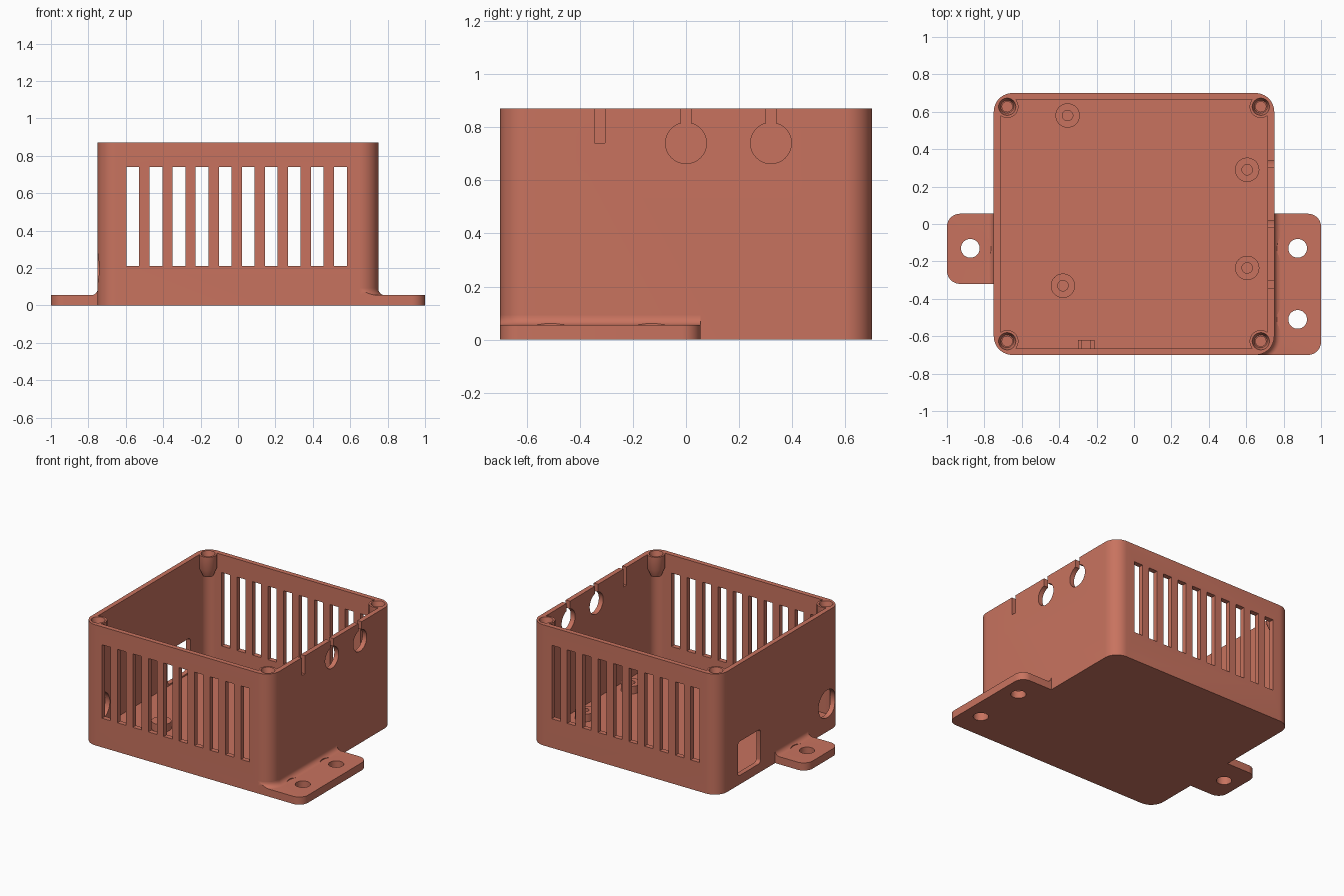
import bpy, bmesh, math
from mathutils import Matrix, Vector

if "Cube" in bpy.data.objects:
    bpy.data.objects.remove(bpy.data.objects["Cube"])

plastic = bpy.data.materials.new("terracotta plastic")
plastic.diffuse_color = (0.578, 0.171, 0.114, 1)
plastic.use_nodes = True
plastic.node_tree.nodes["Principled BSDF"].inputs["Base Color"].default_value = plastic.diffuse_color

HX, HY, H = 0.75, 0.70, 0.87      # case half sizes and height
WALL, FLOOR, R = 0.035, 0.055, 0.10


def finish(name, bm):
    bmesh.ops.recalc_face_normals(bm, faces=bm.faces)
    me = bpy.data.meshes.new(name)
    bm.to_mesh(me)
    bm.free()
    ob = bpy.data.objects.new(name, me)
    me.materials.append(plastic)
    bpy.context.collection.objects.link(ob)
    return ob


def rounded(x0, x1, y0, y1, radii, n=12):
    """Outline with corner radii in the order right-back, left-back, left-front, right-front."""
    pts = []
    for i, (cx, cy, sx, sy) in enumerate([(x1, y1, 1, 1), (x0, y1, -1, 1), (x0, y0, -1, -1), (x1, y0, 1, -1)]):
        r = radii[i]
        if r == 0:
            pts.append((cx, cy))
            continue
        for k in range(n + 1):
            a = math.pi / 2 * (i + k / n)
            pts.append((cx - sx * r + r * math.cos(a), cy - sy * r + r * math.sin(a)))
    return pts


def prism(name, pts, z0, z1, matrix=None):
    bm = bmesh.new()
    face = bm.faces.new([bm.verts.new((x, y, z0)) for x, y in pts])
    ext = bmesh.ops.extrude_face_region(bm, geom=[face])
    bmesh.ops.translate(bm, vec=(0, 0, z1 - z0), verts=[v for v in ext["geom"] if isinstance(v, bmesh.types.BMVert)])
    if matrix:
        bm.transform(matrix)
    return finish(name, bm)


def block(name, x0, x1, y0, y1, z0, z1):
    return prism(name, [(x0, y0), (x1, y0), (x1, y1), (x0, y1)], z0, z1)


def lathe(name, profile, at, n=40):
    """Closed solid from (radius, z) points turned about a vertical axis."""
    bm = bmesh.new()
    rings = []
    for r, z in profile:
        rings.append([bm.verts.new((at[0] + r * math.cos(2 * math.pi * k / n),
                                    at[1] + r * math.sin(2 * math.pi * k / n), z)) for k in range(n)])
    for a, b in zip(rings, rings[1:]):
        for k in range(n):
            bm.faces.new((a[k], a[(k + 1) % n], b[(k + 1) % n], b[k]))
    bm.faces.new(rings[0])
    bm.faces.new(rings[-1])
    return finish(name, bm)


def combine(ob, tool, op="DIFFERENCE"):
    mod = ob.modifiers.new("join", "BOOLEAN")
    mod.operation, mod.object, mod.solver = op, tool, "EXACT"
    bpy.context.view_layer.objects.active = ob
    bpy.ops.object.modifier_apply(modifier=mod.name)
    bpy.data.objects.remove(tool)


def smooth(ob):
    bpy.ops.object.select_all(action="DESELECT")
    ob.select_set(True)
    bpy.context.view_layer.objects.active = ob
    bpy.ops.object.shade_smooth_by_angle(angle=math.radians(30))


# local (x, y, z) -> world (z, x, y), for holes through the side walls
SIDE = Matrix(((0, 0, 1, 0), (1, 0, 0, 0), (0, 1, 0, 0), (0, 0, 0, 1)))


def circle(cx, cy, r, n=48):
    return [(cx + r * math.cos(2 * math.pi * k / n), cy + r * math.sin(2 * math.pi * k / n)) for k in range(n)]


# Open case
case = prism("case", rounded(-HX, HX, -HY, HY, [R] * 4), 0, H)
ri = R - WALL
combine(case, prism("cavity", rounded(-HX + WALL, HX - WALL, -HY + WALL, HY - WALL, [ri] * 4), FLOOR, H + 0.1))

# Screw bosses in the top corners
for sx in (-1, 1):
    for sy in (-1, 1):
        at = (sx * 0.678, sy * 0.627)
        combine(case, lathe("boss", [(0.035, 0.715), (0.06, 0.775), (0.06, H)], at), "UNION")
        combine(case, lathe("bore", [(0.027, 0.75), (0.027, 0.825), (0.034, 0.825), (0.046, H), (0.046, H + 0.05)], at))

# Vent slots through front and back walls
for i in range(10):
    x = -0.596 + 0.1233 * i
    combine(case, block("vent", x, x + 0.068, -0.8, 0.8, 0.21, 0.74))

# Cable keyholes in the right wall
for y in (-0.325, 0, 0.32):
    combine(case, prism("cable_hole", circle(y, 0.74, 0.077), 0.6, 0.8, SIDE))
    combine(case, block("cable_slit", 0.7, 0.8, y - 0.019, y + 0.019, 0.74, 0.95))

# Square and round ports in the left wall
combine(case, prism("square_port", rounded(0.22, 0.48, 0.065, 0.31, [0.025] * 4, 6), -0.8, -0.7, SIDE))
combine(case, prism("round_port", circle(-0.54, 0.20, 0.10), -0.8, -0.7, SIDE))
smooth(case)

# Board standoffs on the floor
for i, at in enumerate([(-0.355, 0.58), (0.605, 0.29), (0.605, -0.235), (-0.38, -0.33)]):
    post = lathe(f"standoff_{i + 1}", [(0.065, FLOOR - 0.01), (0.065, 0.11)], at)
    combine(post, lathe("pilot", [(0.028, FLOOR), (0.028, 0.2)], at))
    smooth(post)

# Small clip block inside the front wall
clip = block("clip", -0.30, -0.21, -0.67, -0.62, FLOOR - 0.01, 0.15)
combine(clip, block("clip_notch", -0.278, -0.232, -0.7, -0.6, 0.11, 0.2))


def fillet(side, y0, y1, wrap):
    """Concave strip between the wall and the tab, optionally around the front corner."""
    f, n = 0.035, 8
    section = [(-0.01, FLOOR - 0.01), (-0.01, FLOOR + f)]
    section += [(f - f * math.cos(a), FLOOR + f - f * math.sin(a)) for a in (math.pi / 2 * k / n for k in range(n + 1))]
    section.append((f, FLOOR - 0.01))
    if wrap:
        path = [((HX, y1), (1, 0))]
        for k in range(13):
            a = -math.pi / 2 * k / 12
            path.append(((HX - R + R * math.cos(a), -HY + R + R * math.sin(a)), (math.cos(a), math.sin(a))))
    else:
        path = [((HX, y1), (1, 0)), ((HX, y0), (1, 0))]
    bm = bmesh.new()
    rings = [[bm.verts.new((side * (p[0] + d * nrm[0]), p[1] + d * nrm[1], z)) for d, z in section]
             for p, nrm in path]
    m = len(section)
    for a, b in zip(rings, rings[1:]):
        for k in range(m):
            bm.faces.new((a[k], a[(k + 1) % m], b[(k + 1) % m], b[k]))
    bm.faces.new(rings[0])
    bm.faces.new(rings[-1])
    bmesh.ops.remove_doubles(bm, verts=bm.verts, dist=1e-5)
    return finish("fillet", bm)


# Mounting tabs with screw holes
def tab(name, side, y0, y1, holes, wrap):
    r = 0.07
    inner = HX - R if wrap else HX - 0.02
    if side > 0:
        pts = rounded(inner, 1, y0, y1, [r, 0, 0, r])
    else:
        pts = rounded(-1, -inner, y0, y1, [0, r, r, 0])
    ob = prism(name, pts, 0, FLOOR)
    strip = fillet(side, y0, y1, wrap)
    if wrap:   # trim the strip flush with the front of the case
        combine(strip, block("trim", 0.5, 1.1, -0.9, y0, -0.1, 0.3))
    combine(ob, strip, "UNION")
    for y in holes:
        combine(ob, prism("screw_hole", circle(side * 0.875, y, 0.05), -0.1, 0.2))
        combine(ob, prism("head_clearance", circle(side * 0.875, y, 0.11), FLOOR, 0.2))
    smooth(ob)


tab("left_tab", -1, -0.32, 0.055, [-0.13], False)
tab("right_tab", 1, -HY, 0.055, [-0.13, -0.51], True)
